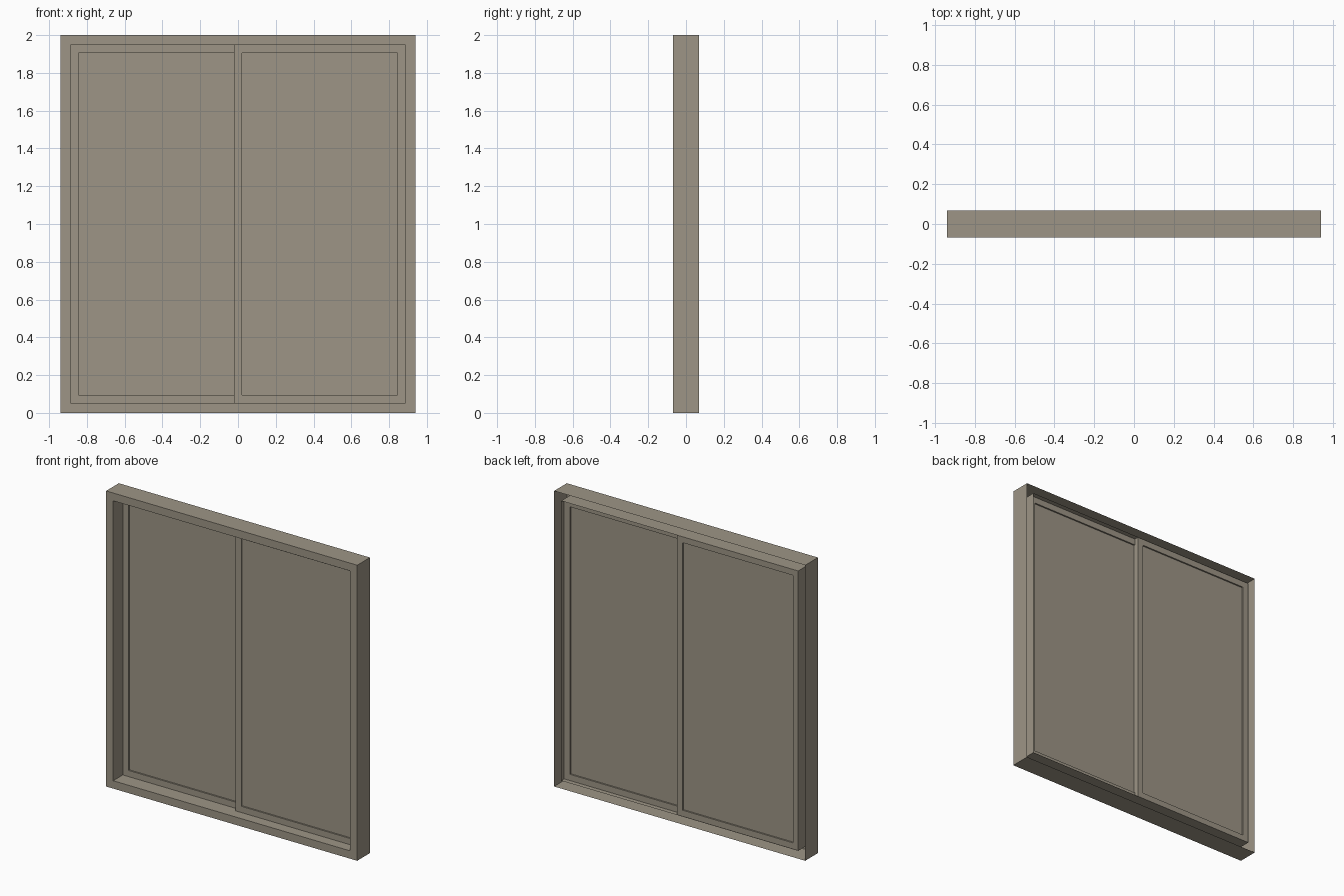
import bpy, bmesh

if "Cube" in bpy.data.objects:
    bpy.data.objects.remove(bpy.data.objects["Cube"])

mat = bpy.data.materials.new("warm grey")
mat.diffuse_color = (0.337, 0.301, 0.238, 1)
mat.use_nodes = True
mat.node_tree.nodes["Principled BSDF"].inputs["Base Color"].default_value = mat.diffuse_color


def finish(name, bm):
    bmesh.ops.recalc_face_normals(bm, faces=bm.faces)
    me = bpy.data.meshes.new(name)
    bm.to_mesh(me)
    bm.free()
    me.materials.append(mat)
    ob = bpy.data.objects.new(name, me)
    bpy.context.collection.objects.link(ob)
    return ob


def rect(bm, x0, x1, z0, z1, y):
    return [bm.verts.new(p) for p in
            ((x0, y, z0), (x1, y, z0), (x1, y, z1), (x0, y, z1))]


def frame(name, x0, x1, z0, z1, w, y0, y1, open_back=False):
    """Rectangular ring of bar width w, optionally hollow from behind."""
    bm = bmesh.new()
    loops = [rect(bm, x0, x1, z0, z1, y1),
             rect(bm, x0, x1, z0, z1, y0),
             rect(bm, x0 + w, x1 - w, z0 + w, z1 - w, y0),
             rect(bm, x0 + w, x1 - w, z0 + w, z1 - w, y1)]
    pairs = [(0, 1), (1, 2), (2, 3)] + ([] if open_back else [(3, 0)])
    for a, b in pairs:
        for i in range(4):
            j = (i + 1) % 4
            bm.faces.new((loops[a][i], loops[a][j], loops[b][j], loops[b][i]))
    return finish(name, bm)


def box(name, x0, x1, y0, y1, z0, z1):
    bm = bmesh.new()
    bmesh.ops.create_cube(bm, size=1)
    bmesh.ops.scale(bm, vec=(x1 - x0, y1 - y0, z1 - z0), verts=bm.verts)
    bmesh.ops.translate(bm, vec=((x0 + x1) / 2, (y0 + y1) / 2, (z0 + z1) / 2),
                        verts=bm.verts)
    return finish(name, bm)


# Outer frame: folded shell, open at the back
W = 0.053
frame("outer_frame", -0.94, 0.94, 0, 2, W, -0.068, 0.068, open_back=True)

# Two sliding sashes on offset tracks, the right one in front
S = 0.042
for side, x0, x1, y0 in (("right", -0.021, 0.887, 0.005),
                         ("left", -0.887, 0.021, 0.035)):
    frame(side + "_sash", x0, x1, W, 2 - W, S, y0, y0 + 0.03)
    box(side + "_pane", x0 + S, x1 - S, y0 + 0.01, y0 + 0.02, W + S, 2 - W - S)
